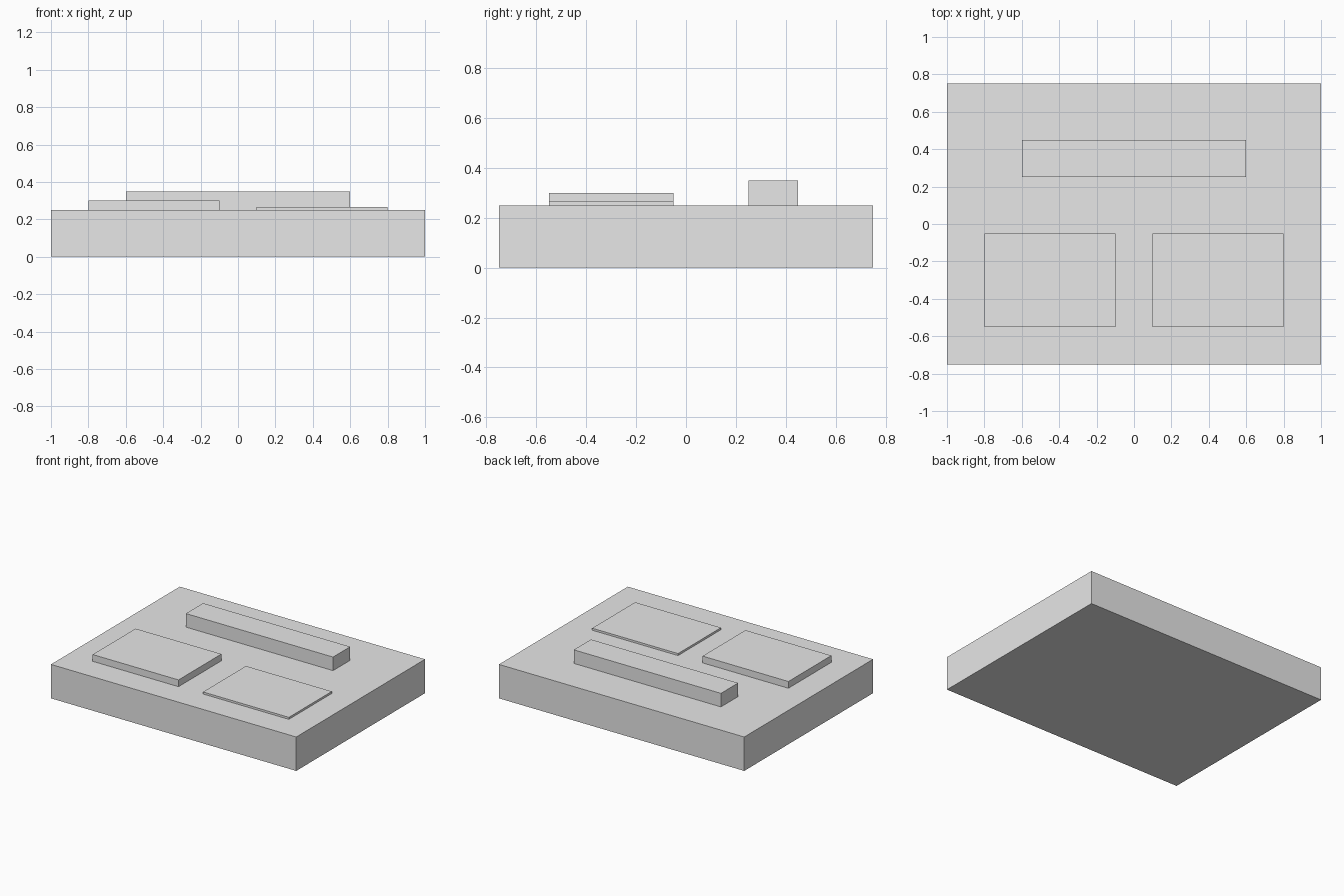
import bpy

# Remove the default cube only
cube = bpy.data.objects.get("Cube")
if cube:
    bpy.data.objects.remove(cube, do_unlink=True)

# Single plain grey material
GREY = (0.8, 0.8, 0.8, 1.0)
grey = bpy.data.materials.new("light_grey")
grey.use_nodes = True
grey.diffuse_color = GREY
for node in grey.node_tree.nodes:
    if node.type == 'BSDF_PRINCIPLED':
        node.inputs["Base Color"].default_value = GREY


def block(name, x, y, z):
    """Box spanning the given (low, high) range on each axis."""
    spans = (x, y, z)
    bpy.ops.mesh.primitive_cube_add(size=1, location=[(a + b) / 2 for a, b in spans])
    obj = bpy.context.object
    obj.name = name
    obj.scale = [b - a for a, b in spans]
    bpy.ops.object.transform_apply(location=False, rotation=False, scale=True)
    obj.data.materials.append(grey)
    return obj


BASE_TOP = 0.25
PAD_DEPTH = (-0.55, -0.05)

# Slab, with a long bar at the back and two pads of unequal height in front
block("base_slab", (-1, 1), (-0.75, 0.75), (0, BASE_TOP))
block("back_bar", (-0.6, 0.6), (0.25, 0.45), (BASE_TOP, 0.35))
block("thick_pad", (-0.8, -0.1), PAD_DEPTH, (BASE_TOP, 0.3))
block("thin_pad", (0.1, 0.8), PAD_DEPTH, (BASE_TOP, 0.265))
